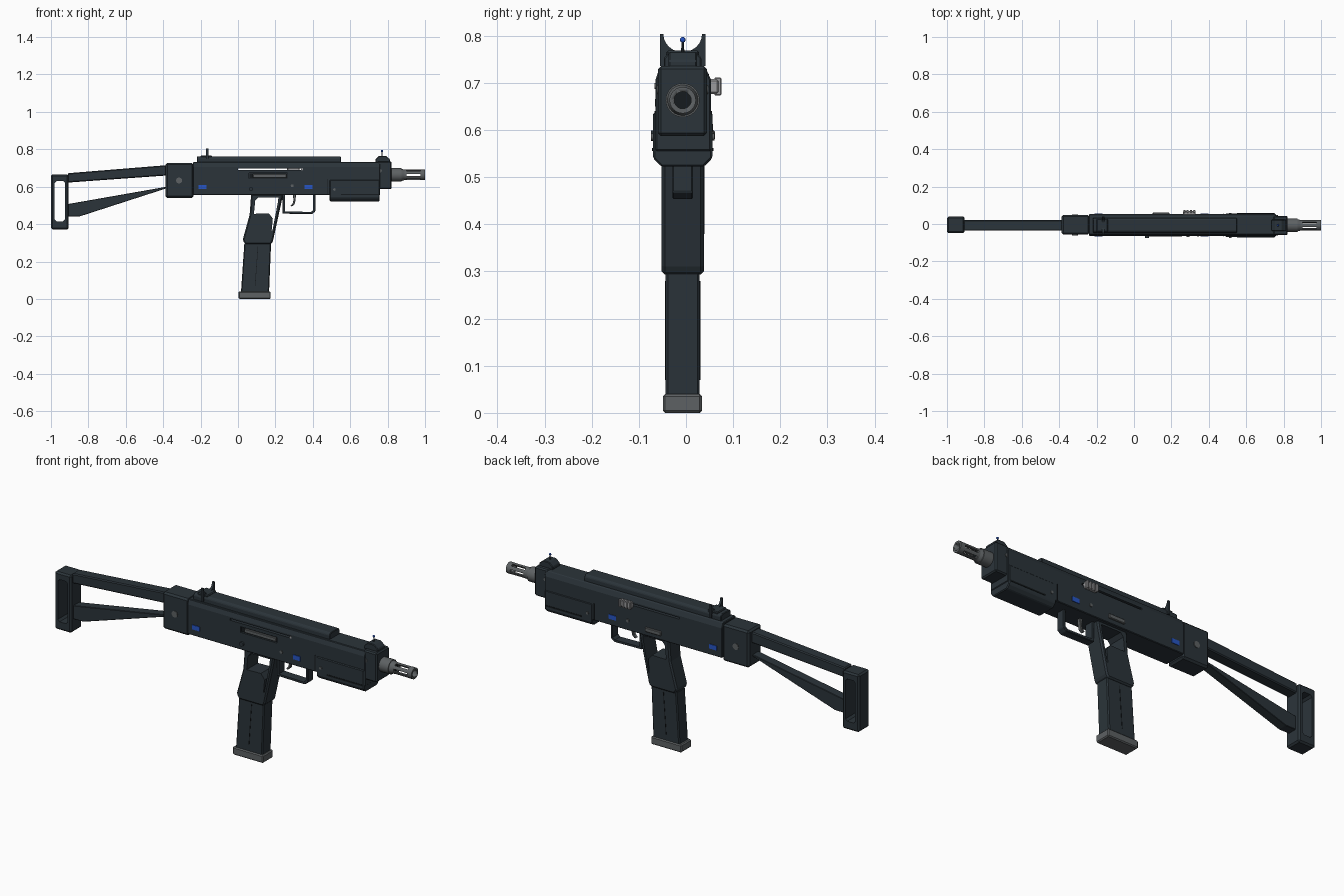
import bpy, bmesh, math
from mathutils import Matrix, Vector

if "Cube" in bpy.data.objects:
    bpy.data.objects.remove(bpy.data.objects["Cube"], do_unlink=True)

MID = -0.007  # centre plane of the body


def material(name, rgb):
    m = bpy.data.materials.new(name)
    m.use_nodes = True
    m.diffuse_color = (*rgb, 1)
    m.node_tree.nodes["Principled BSDF"].inputs["Base Color"].default_value = (*rgb, 1)
    return m


DARK = material("dark blue grey", (0.024, 0.034, 0.042))
STEEL = material("steel grey", (0.11, 0.12, 0.125))
LIGHT = material("light steel", (0.33, 0.33, 0.34))
BLUE = material("marker blue", (0.02, 0.09, 0.55))
BLACK = material("recess black", (0.008, 0.011, 0.013))


def finish(name, bm, mat, bevel=0):
    bmesh.ops.recalc_face_normals(bm, faces=bm.faces)
    me = bpy.data.meshes.new(name)
    bm.to_mesh(me)
    bm.free()
    ob = bpy.data.objects.new(name, me)
    bpy.context.collection.objects.link(ob)
    me.materials.append(mat)
    bpy.context.view_layer.objects.active = ob
    if bevel:
        mod = ob.modifiers.new("edge", "BEVEL")
        mod.width, mod.segments = bevel, 1
        mod.limit_method, mod.angle_limit = "ANGLE", math.radians(35)
        bpy.ops.object.modifier_apply(modifier="edge")
    return ob


def prism(name, pts, a, b, mat=DARK, bevel=0.005, axis="y"):
    """Extrude an (x, z) profile along y, or a (y, z) profile along x."""
    bm = bmesh.new()
    at = (lambda p, d: (p[0], d, p[1])) if axis == "y" else (lambda p, d: (d, p[0], p[1]))
    face = bm.faces.new([bm.verts.new(at(p, a)) for p in pts])
    out = bmesh.ops.extrude_face_region(bm, geom=[face])["geom"]
    move = Vector((0, b - a, 0)) if axis == "y" else Vector((b - a, 0, 0))
    bmesh.ops.translate(bm, vec=move, verts=[v for v in out if isinstance(v, bmesh.types.BMVert)])
    return finish(name, bm, mat, bevel)


def slab(name, pts, half, mat=DARK, bevel=0.005):
    return prism(name, pts, MID - half, MID + half, mat, bevel)


def box(name, x, y, z, mat=DARK, bevel=0.0):
    pts = [(x[0], z[0]), (x[1], z[0]), (x[1], z[1]), (x[0], z[1])]
    return prism(name, pts, y[0], y[1], mat, bevel)


def rod(name, start, end, r, mat=STEEL, sides=24, r2=None):
    a, b = Vector(start), Vector(end)
    bm = bmesh.new()
    turn = (b - a).to_track_quat("Z", "Y").to_matrix().to_4x4()
    bmesh.ops.create_cone(bm, cap_ends=True, segments=sides, radius1=r, radius2=r2 or r,
                          depth=(b - a).length, matrix=Matrix.Translation((a + b) / 2) @ turn)
    ob = finish(name, bm, mat)
    ob.select_set(True)
    bpy.ops.object.shade_smooth_by_angle(angle=math.radians(35))
    ob.select_set(False)
    return ob


def cut(ob, cutter):
    mod = ob.modifiers.new("cut", "BOOLEAN")
    mod.operation, mod.solver, mod.object = "DIFFERENCE", "EXACT", cutter
    bpy.context.view_layer.objects.active = ob
    bpy.ops.object.modifier_apply(modifier="cut")
    bpy.data.objects.remove(cutter, do_unlink=True)


# Shoulder stock
butt = box("butt_frame", (-1, -0.905), (MID - 0.042, MID + 0.046), (0.372, 0.665), DARK, 0.008)
cut(butt, box("butt_cutter", (-0.98, -0.925), (-0.2, 0.2), (0.415, 0.63), DARK, 0.01))
slab("upper_stock_strut", [(-0.91, 0.622), (-0.38, 0.66), (-0.38, 0.715), (-0.91, 0.672)], 0.029)
slab("lower_stock_strut", [(-0.91, 0.44), (-0.85, 0.44), (-0.38, 0.592), (-0.38, 0.6), (-0.91, 0.507)],
     0.024, DARK, 0.002)

# Rear block with its cross pin
box("rear_block", (-0.387, -0.238), (MID - 0.05, MID + 0.056), (0.54, 0.727), DARK, 0.009)
rod("rear_pin", (-0.315, MID - 0.054, 0.633), (-0.315, MID + 0.059, 0.633), 0.016)

# Receiver with the long slot right through it
section = [(-0.065, 0.555), (0.053, 0.555), (0.053, 0.706), (0.042, 0.731), (-0.056, 0.731), (-0.065, 0.706)]
receiver = prism("receiver", section, -0.24, 0.76, DARK, 0.003, "x")
cut(receiver, box("slot_cutter", (0.0, 0.34), (-0.2, 0.2), (0.689, 0.698)))
cut(receiver, box("port_cutter", (0.06, 0.265), (-0.2, -0.055), (0.643, 0.672)))
box("port_recess", (0.061, 0.264), (-0.057, -0.055), (0.644, 0.671), BLACK)
box("bolt_face", (0.08, 0.258), (-0.066, -0.055), (0.648, 0.667), STEEL, 0.002)
rod("slot_end", (0.342, -0.067, 0.693), (0.342, -0.06, 0.693), 0.006, LIGHT, 12)
cover = [(-0.047, 0.725), (0.033, 0.725), (0.033, 0.752), (0.025, 0.762), (-0.039, 0.762), (-0.047, 0.752)]
prism("top_cover", cover, -0.22, 0.55, DARK, 0.003, "x")

# Handguard below the front of the receiver
guard = [(-0.052, 0.522), (0.038, 0.522), (0.056, 0.54), (0.056, 0.637), (-0.07, 0.637), (-0.07, 0.54)]
prism("handguard", guard, 0.49, 0.757, DARK, 0.004, "x")
for side, y in (("right", -0.071), ("left", 0.057)):
    box(side + "_handguard_groove", (0.55, 0.75), (y - 0.001, y + 0.001), (0.555, 0.562), BLACK)
    rod(side + "_handguard_pin", (0.515, y - 0.003, 0.585), (0.515, y + 0.003, 0.585), 0.007, STEEL, 12)

# Side details: coloured markers, seams and pins
for side, y in (("right", -0.066), ("left", 0.054)):
    for end, x in (("rear", -0.19), ("front", 0.377)):
        box(f"{side}_{end}_marker", (x - 0.021, x + 0.021), (y - 0.002, y + 0.002), (0.587, 0.61), BLUE)
    box(side + "_seam", (0.478, 0.482), (y - 0.001, y + 0.001), (0.56, 0.64), BLACK)
    rod(side + "_receiver_pin", (0.29, y - 0.003, 0.605), (0.29, y + 0.003, 0.605), 0.008, STEEL, 12)
rod("right_selector", (0.07, -0.074, 0.588), (0.07, -0.06, 0.588), 0.011, DARK, 16)
box("left_selector_lever", (0.1, 0.19), (0.05, 0.061), (0.578, 0.6), STEEL, 0.003)

# Ribbed charging handle on the left
box("charging_handle", (0.262, 0.33), (0.045, 0.07), (0.676, 0.708), LIGHT, 0.004)
for i in range(4):
    x = 0.264 + i * 0.0175
    box("charging_handle_rib", (x, x + 0.011), (0.06, 0.075), (0.673, 0.711), LIGHT, 0.002)

# Front block, barrel and slotted muzzle
AXIS = 0.663
box("front_block", (0.745, 0.822), (MID - 0.052, MID + 0.051), (0.587, 0.735), DARK, 0.006)
for y in (MID - 0.053, MID + 0.052):
    rod("front_block_pin", (0.76, y - 0.002, 0.685), (0.76, y + 0.002, 0.685), 0.009, STEEL, 12)
rod("barrel_collar", (0.815, MID, AXIS), (0.875, MID, AXIS), 0.036)
rod("barrel_step", (0.87, MID, AXIS), (0.89, MID, AXIS), 0.034, STEEL, 24, 0.028)
muzzle = rod("muzzle", (0.88, MID, AXIS), (1.0, MID, AXIS), 0.028)
cut(muzzle, rod("bore_cutter", (0.892, MID, AXIS), (1.1, MID, AXIS), 0.018))
for k in range(3):
    slot = box("muzzle_cutter", (0.9, 0.975), (-0.1, 0.1), (-0.006, 0.006))
    slot.matrix_world = Matrix.Translation((0, MID, AXIS)) @ Matrix.Rotation(k * math.pi / 3, 4, "X")
    bpy.context.view_layer.update()
    cut(muzzle, slot)
rod("bore_end", (0.889, MID, AXIS), (0.894, MID, AXIS), 0.018, BLACK)

# Front sight
slab("front_sight_base", [(0.735, 0.73), (0.812, 0.73), (0.812, 0.747), (0.79, 0.765), (0.755, 0.765), (0.735, 0.747)],
     0.03, DARK, 0.003)
rod("front_sight_post", (0.77, MID, 0.76), (0.77, MID, 0.79), 0.004, DARK, 10, 0.002)
bm = bmesh.new()
bmesh.ops.create_uvsphere(bm, u_segments=12, v_segments=8, radius=0.006,
                          matrix=Matrix.Translation((0.77, MID, 0.791)))
finish("front_sight_dot", bm, BLUE)

# Rear sight with two ears and a round notch
notch = [(MID + 0.041 * math.cos(a), 0.803 - 0.038 * math.sin(a))
         for a in [math.pi * i / 12 for i in range(13)]]
prism("rear_sight", notch + [(MID - 0.048, 0.803), (MID - 0.048, 0.735), (MID + 0.048, 0.735), (MID + 0.048, 0.803)],
      -0.17, -0.159, DARK, 0, "x")
box("rear_sight_base", (-0.2, -0.14), (MID - 0.035, MID + 0.035), (0.75, 0.768), DARK, 0.004)

# Open grip with a narrow slit along its front strap
grip = slab("grip", [(0.07, 0.56), (0.24, 0.56), (0.235, 0.53), (0.187, 0.31), (0.178, 0.293), (0.038, 0.293),
                     (0.025, 0.315), (0.062, 0.45), (0.066, 0.5)], 0.045, DARK, 0.007)
cut(grip, slab("grip_cutter", [(0.085, 0.455), (0.092, 0.525), (0.108, 0.543), (0.216, 0.543), (0.214, 0.52),
                               (0.184, 0.365), (0.18, 0.365), (0.186, 0.43), (0.165, 0.457)], 0.2, DARK, 0))

# Magazine and its base
slab("magazine", [(0.016, 0.035), (0.166, 0.035), (0.177, 0.3), (0.034, 0.3)], 0.036, DARK, 0.005)
for y in (MID - 0.0365, MID + 0.0365):
    prism("magazine_seam", [(0.09, 0.07), (0.093, 0.07), (0.108, 0.28), (0.105, 0.28)], y - 0.001, y + 0.001, BLACK, 0)
box("magazine_base", (0.003, 0.175), (MID - 0.042, MID + 0.041), (0, 0.04), STEEL, 0.005)

# Trigger and guard
loop = slab("trigger_guard", [(0.236, 0.56), (0.238, 0.456), (0.395, 0.453), (0.414, 0.468), (0.414, 0.56)],
            0.022, DARK, 0.003)
cut(loop, slab("guard_cutter", [(0.25, 0.6), (0.25, 0.468), (0.39, 0.465), (0.402, 0.475), (0.402, 0.6)], 0.1, DARK, 0))
slab("trigger", [(0.292, 0.56), (0.297, 0.53), (0.292, 0.51), (0.28, 0.498), (0.288, 0.494), (0.302, 0.505),
                 (0.308, 0.53), (0.31, 0.56)], 0.009, STEEL, 0.002)
